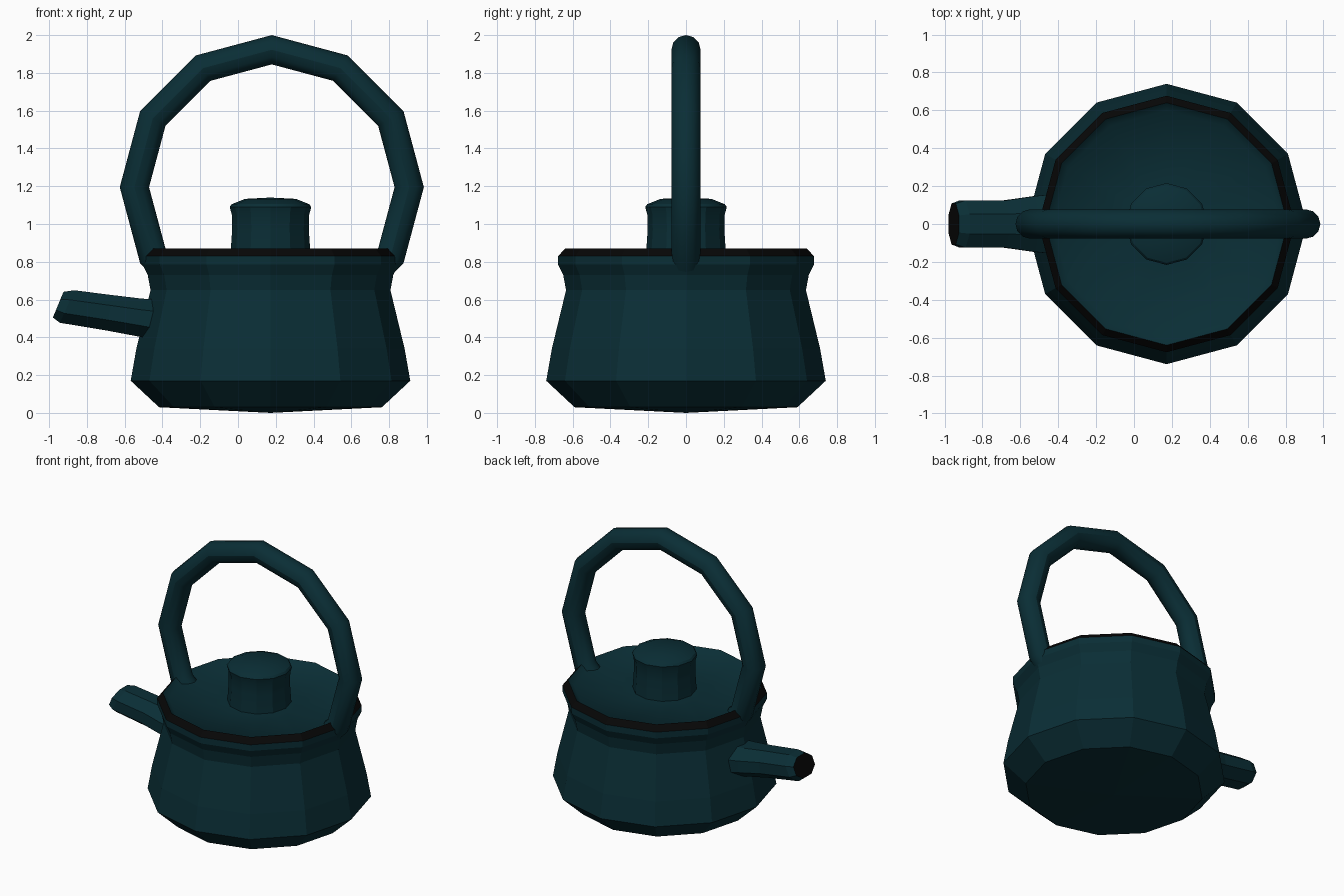
import bpy, bmesh, math
from math import sin, cos, pi
from mathutils import Vector

if "Cube" in bpy.data.objects:
    bpy.data.objects.remove(bpy.data.objects["Cube"])

CX = 0.172      # axis of the pot
SIDES = 12


def material(name, rgb):
    m = bpy.data.materials.new(name)
    m.diffuse_color = (*rgb, 1)
    m.use_nodes = True
    m.node_tree.nodes["Principled BSDF"].inputs["Base Color"].default_value = m.diffuse_color
    return m


TEAL = material("teal_enamel", (0.003, 0.027, 0.036))
BLACK = material("black_trim", (0.002, 0.002, 0.002))


def skin(name, rings, mat, caps=True, smooth=0):
    """Join rings of points into a tube; a one-point ring becomes a pole."""
    bm = bmesh.new()
    loops = [[bm.verts.new(p) for p in r] for r in rings]
    for a, b in zip(loops, loops[1:]):
        n = max(len(a), len(b))
        for i in range(n):
            j = (i + 1) % n
            if len(a) == 1:
                bm.faces.new((a[0], b[j], b[i]))
            elif len(b) == 1:
                bm.faces.new((a[i], a[j], b[0]))
            else:
                bm.faces.new((a[i], a[j], b[j], b[i]))
    if caps:
        for r in (loops[0], loops[-1]):
            if len(r) > 2:
                bm.faces.new(r)
    bmesh.ops.recalc_face_normals(bm, faces=bm.faces)
    me = bpy.data.meshes.new(name)
    bm.to_mesh(me)
    bm.free()
    ob = bpy.data.objects.new(name, me)
    bpy.context.collection.objects.link(ob)
    me.materials.append(mat)
    if smooth:
        bpy.ops.object.select_all(action='DESELECT')
        ob.select_set(True)
        bpy.context.view_layer.objects.active = ob
        bpy.ops.object.shade_smooth_by_angle(angle=math.radians(smooth))
    return ob


def lathe(name, profile, mat, smooth=0):
    rings = []
    for r, z in profile:
        if r == 0:
            rings.append([(CX, 0, z)])
        else:
            rings.append([(CX + r * cos(2 * pi * i / SIDES), r * sin(2 * pi * i / SIDES), z)
                          for i in range(SIDES)])
    return skin(name, rings, mat, caps=False, smooth=smooth)


# Pot body with flared base and collar
lathe("body", [(0, 0), (0.59, 0.03), (0.74, 0.17), (0.71, 0.34), (0.635, 0.65),
               (0.65, 0.73), (0.677, 0.785), (0.677, 0.83)], TEAL)

# Black seam between body and lid
lathe("lid_seam", [(0.677, 0.83), (0.64, 0.87)], BLACK)

# Recessed lid and its knob
lathe("lid", [(0.64, 0.87), (0.60, 0.832), (0.20, 0.838), (0, 0.84)], TEAL, 60)
lathe("lid_knob", [(0.212, 0.835), (0.203, 0.97), (0.205, 1.05), (0.216, 1.09),
                   (0.205, 1.105), (0.135, 1.133), (0, 1.14)], TEAL, 28)

# Arched handle: 12-sided hoop whose lower ends sink into the body
rings = []
for k in range(-2, 9):
    a = pi / 6 * k
    d = Vector((cos(a), 0, sin(a)))
    rings.append([Vector((CX + 0.007, 0, 1.195)) + d * (0.7275 + 0.0775 * cos(t))
                  + Vector((0, 0.0775 * sin(t), 0))
                  for t in (2 * pi * i / 12 for i in range(12))])
skin("handle", rings, TEAL, smooth=31)

# Spout: octagonal tube rising to the left, (x, z, half width, half height, lean)
stations = [(-0.35, 0.48, 0.165, 0.115, 0.0), (-0.52, 0.505, 0.148, 0.10, 0.01),
            (-0.68, 0.53, 0.125, 0.093, 0.02), (-0.905, 0.563, 0.125, 0.086, 0.038),
            (-0.952, 0.573, 0.108, 0.068, 0.028)]


def spout_ring(x, z, hw, hh, lean):
    pts = []
    for i in range(8):
        t = 2 * pi * (i + 0.5) / 8
        u, v = cos(t) / cos(pi / 8), sin(t) / cos(pi / 8)
        pts.append((x + lean * v, hw * u, z + hh * v))
    return pts


spout = skin("spout", [spout_ring(*s) for s in stations], TEAL)
spout.data.materials.append(BLACK)
for p in spout.data.polygons:       # black mouth at the tip
    if p.center.x < -0.94 and len(p.vertices) == 8:
        p.material_index = 1
